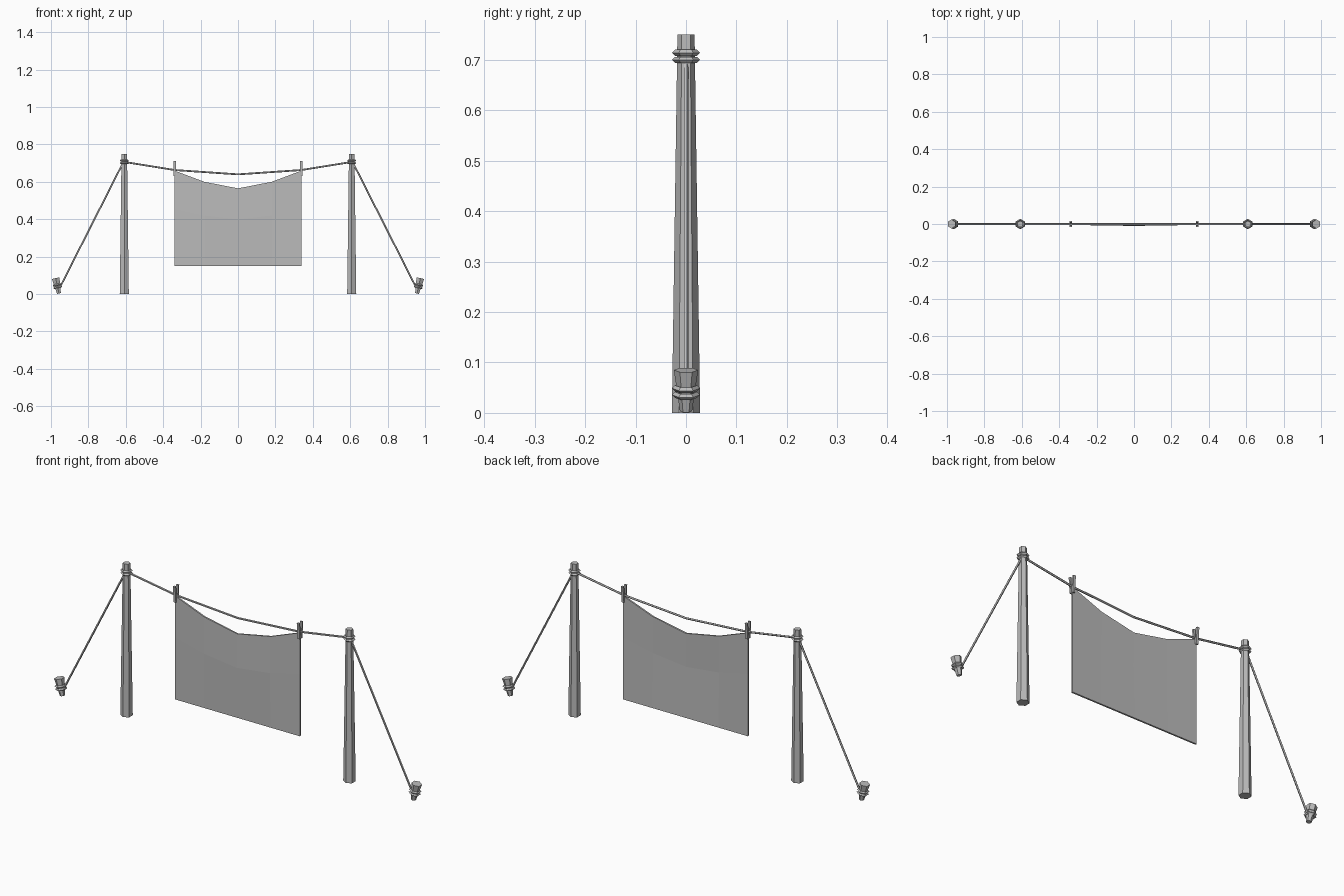
import bpy, bmesh, math
from mathutils import Vector

cube = bpy.data.objects.get("Cube")
if cube:
    bpy.data.objects.remove(cube, do_unlink=True)

grey = bpy.data.materials.new("plain grey")
grey.use_nodes = True
colour = (0.5, 0.5, 0.5, 1)
grey.diffuse_color = colour
grey.node_tree.nodes["Principled BSDF"].inputs["Base Color"].default_value = colour


def finish(name, bm):
    bmesh.ops.recalc_face_normals(bm, faces=bm.faces)
    mesh = bpy.data.meshes.new(name)
    bm.to_mesh(mesh)
    bm.free()
    mesh.materials.append(grey)
    obj = bpy.data.objects.new(name, mesh)
    bpy.context.collection.objects.link(obj)
    return obj


def frustum(name, start, end, r1, r2, sides=6):
    """Tapered prism between two points, with corners toward the y axis."""
    start, end = Vector(start), Vector(end)
    axis = (end - start).normalized()
    v = Vector((0, 1, 0))
    u = v.cross(axis)
    bm = bmesh.new()
    rings = []
    for centre, r in ((start, r1), (end, r2)):
        angles = [2 * math.pi * i / sides for i in range(sides)]
        rings.append([bm.verts.new(centre + r * (v * math.cos(a) + u * math.sin(a))) for a in angles])
    for i in range(sides):
        j = (i + 1) % sides
        bm.faces.new((rings[0][i], rings[0][j], rings[1][j], rings[1][i]))
    for ring in rings:
        bm.faces.new(ring)
    return finish(name, bm)


def knot(name, centre, axis, major, minor):
    """Low-poly loop of rope wound around an axis."""
    bm = bmesh.new()
    axis = Vector(axis).normalized()
    v = Vector((0, 1, 0))
    u = v.cross(axis)
    n, m = 6, 4
    loops = []
    for i in range(n):
        a = 2 * math.pi * i / n
        out = v * math.cos(a) + u * math.sin(a)
        loops.append([bm.verts.new(Vector(centre) + out * (major + minor * math.cos(t * math.pi / 2))
                                   + axis * minor * math.sin(t * math.pi / 2)) for t in range(m)])
    for i in range(n):
        for t in range(m):
            a, b, s = loops[i], loops[(i + 1) % n], (t + 1) % m
            bm.faces.new((a[t], b[t], b[s], a[s]))
    return finish(name, bm)


def prong(name, x, y, z, tilt):
    """Half of a clothespin."""
    bm = bmesh.new()
    bmesh.ops.create_cube(bm, size=1)
    bmesh.ops.scale(bm, vec=(0.012, 0.009, 0.08), verts=bm.verts)
    obj = finish(name, bm)
    obj.location = (x, y, z)
    obj.rotation_euler.x = tilt


for side, s in (("left", 1), ("right", -1)):
    # Post and the two rope loops near its top
    frustum(side + "_post", (s * 0.608, 0, 0), (s * 0.608, 0, 0.75), 0.028, 0.017)
    for i, z in enumerate((0.70, 0.714)):
        knot(f"{side}_post_loop_{i + 1}", (s * 0.608, 0, z), (0, 0, 1), 0.022, 0.006)

    # Leaning ground stake with its loops
    foot, head = Vector((s * 0.957, 0, 0.003)), Vector((s * 0.975, 0, 0.085))
    lean = head - foot
    frustum(side + "_stake", foot, head, 0.012, 0.024)
    for i, f in enumerate((0.40, 0.56)):
        knot(f"{side}_stake_loop_{i + 1}", foot + lean * f, lean, 0.022, 0.006)

    # Guy rope and sagging line, in straight lengths
    path = [(0.95, 0.04), (0.612, 0.707), (0.338, 0.663), (0, 0.64)]
    names = ("guy_rope", "outer_line", "inner_line")
    for name, a, b in zip(names, path, path[1:]):
        frustum(f"{side}_{name}", (s * a[0], 0, a[1]), (s * b[0], 0, b[1]), 0.005, 0.005, 5)

    # Clothespin
    for part, d in (("front", -1), ("back", 1)):
        prong(f"{side}_clothespin_{part}", s * 0.338, d * 0.009, 0.671, d * -0.08)

# Hanging cloth with a drooping top edge and a slight belly
bm = bmesh.new()
columns = [(-0.34, 0.66), (-0.18, 0.60), (0, 0.565), (0.18, 0.60), (0.34, 0.66)]
grid = []
for x, top in columns:
    belly = -0.006 * math.cos(x / 0.34 * math.pi / 2)
    fold = 0.15 + (top - 0.15) * 0.6
    grid.append([bm.verts.new((x, y, z)) for y, z in ((0, 0.15), (belly, fold), (belly * 0.5, top))])
for a, b in zip(grid, grid[1:]):
    for k in range(2):
        bm.faces.new((a[k], b[k], b[k + 1], a[k + 1]))
cloth = finish("hanging_cloth", bm)
thickness = cloth.modifiers.new("thickness", "SOLIDIFY")
thickness.thickness = 0.008
thickness.offset = 0
